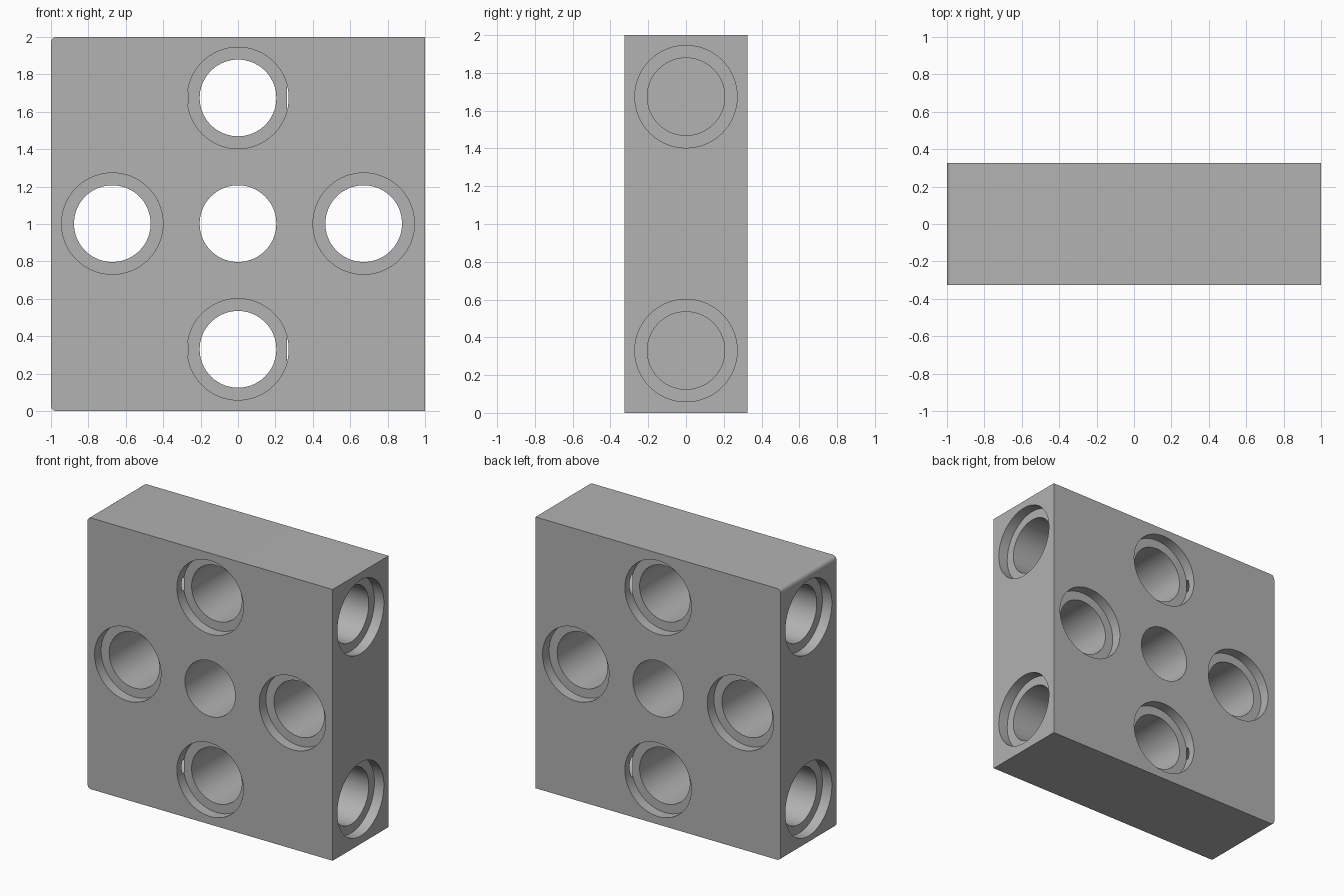
import bpy, bmesh, math
from mathutils import Matrix, Vector

default = bpy.data.objects.get("Cube")
if default:
    bpy.data.objects.remove(default, do_unlink=True)

HALF, DEPTH, MID, PITCH = 1.0, 0.325, 1.002, 0.672
BORE, RIM, RIM_DEPTH = 0.205, 0.271, 0.077

grey = bpy.data.materials.new("plain_grey")
grey.use_nodes = True
grey.diffuse_color = (0.445, 0.445, 0.445, 1)
grey.node_tree.nodes["Principled BSDF"].inputs["Base Color"].default_value = grey.diffuse_color


def make_object(name, bm):
    bmesh.ops.recalc_face_normals(bm, faces=bm.faces)
    mesh = bpy.data.meshes.new(name)
    bm.to_mesh(mesh)
    bm.free()
    mesh.materials.append(grey)
    obj = bpy.data.objects.new(name, mesh)
    bpy.context.collection.objects.link(obj)
    return obj


def lathe(name, profile, place, steps=72):
    """Solid of revolution about z from (radius, height) points."""
    bm = bmesh.new()
    rings = [[bm.verts.new((r * math.cos(a), r * math.sin(a), h))
              for a in (math.tau * i / steps for i in range(steps))]
             for r, h in profile]
    for low, high in zip(rings, rings[1:]):
        for i in range(steps):
            j = (i + 1) % steps
            bm.faces.new((low[i], low[j], high[j], high[i]))
    bm.faces.new(rings[0])
    bm.faces.new(rings[-1])
    bm.transform(place)
    return make_object(name, bm)


# Block with two rounded edges on the right side
bm = bmesh.new()
bmesh.ops.create_cube(bm, size=2, matrix=Matrix.Translation((0, 0, HALF))
                      @ Matrix.Diagonal((HALF, DEPTH, HALF, 1)))
edges = [e for e in bm.edges
         if all(v.co.x < 0 for v in e.verts)
         and abs(e.verts[0].co.y - e.verts[1].co.y) > DEPTH]
bmesh.ops.bevel(bm, geom=edges, offset=0.03, segments=6, profile=0.5, affect='EDGES')
block = make_object("block", bm)

# Through bores: one plain in the middle, four recessed at both ends
over = 0.05
plain = [(BORE, -DEPTH - over), (BORE, DEPTH + over)]
floor = DEPTH - RIM_DEPTH
recessed = [(RIM, -DEPTH - over), (RIM, -floor), (BORE, -floor),
            (BORE, floor), (RIM, floor), (RIM, DEPTH + over)]
along_y = Matrix.Rotation(math.pi / 2, 4, 'X')
cutters = [lathe("middle_bore", plain, Matrix.Translation((0, 0, MID)) @ along_y)]
for dx, dz in ((1, 0), (-1, 0), (0, 1), (0, -1)):
    spot = Vector((dx * PITCH, 0, MID + dz * PITCH))
    cutters.append(lathe("face_bore", recessed, Matrix.Translation(spot) @ along_y))

# Blind bores in both sides, widened at the mouth and at the inner end
for side, end in ((1, 0.262), (-1, 0.267)):
    blind = [(RIM, end), (RIM, end + RIM_DEPTH), (BORE, end + RIM_DEPTH),
             (BORE, HALF - RIM_DEPTH), (RIM, HALF - RIM_DEPTH), (RIM, HALF + over)]
    for dz in (-1, 1):
        place = (Matrix.Translation((0, 0, MID + dz * PITCH))
                 @ Matrix.Rotation(side * math.pi / 2, 4, 'Y'))
        cutters.append(lathe("side_bore", blind, place))

# Cut every bore, then drop the cutters
bpy.ops.object.select_all(action='DESELECT')
block.select_set(True)
bpy.context.view_layer.objects.active = block
for cutter in cutters:
    cutter.hide_render = True
    cut = block.modifiers.new(cutter.name, 'BOOLEAN')
    cut.operation = 'DIFFERENCE'
    cut.solver = 'EXACT'
    cut.object = cutter
    bpy.ops.object.modifier_apply(modifier=cut.name)
    bpy.data.objects.remove(cutter, do_unlink=True)

bpy.ops.object.shade_smooth_by_angle(angle=math.radians(30))
